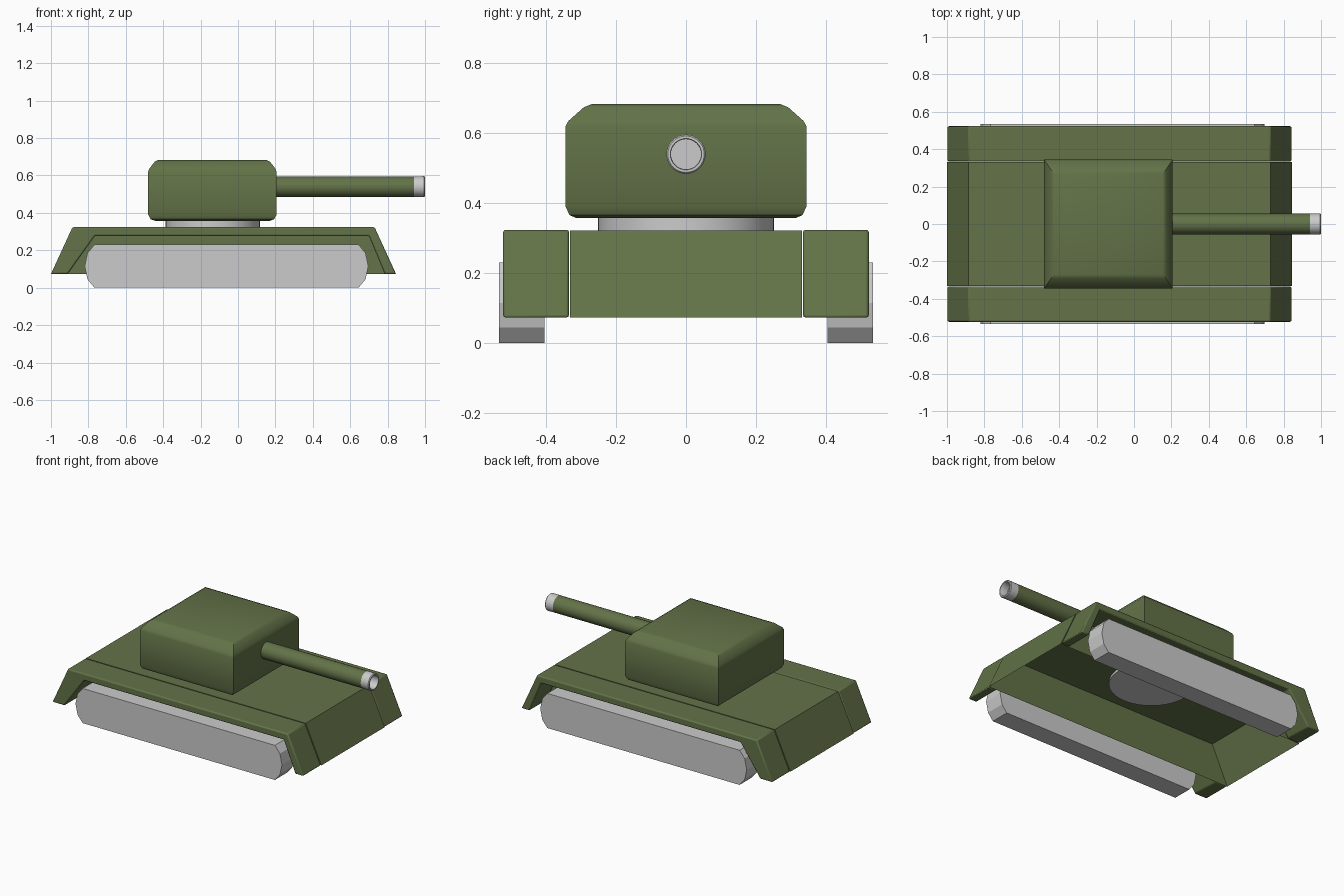
import bpy, bmesh, math

if "Cube" in bpy.data.objects:
    bpy.data.objects.remove(bpy.data.objects["Cube"])

green = bpy.data.materials.new("olive_green")
green.diffuse_color = (0.125, 0.17, 0.065, 1)
green.use_nodes = True
green.node_tree.nodes["Principled BSDF"].inputs["Base Color"].default_value = green.diffuse_color


def finish(name, bm, mat=None, bevel=0.0, angle=30):
    bmesh.ops.recalc_face_normals(bm, faces=bm.faces)
    me = bpy.data.meshes.new(name)
    bm.to_mesh(me)
    bm.free()
    ob = bpy.data.objects.new(name, me)
    bpy.context.collection.objects.link(ob)
    if mat:
        me.materials.append(mat)
    if bevel:
        mod = ob.modifiers.new("bevel", 'BEVEL')
        mod.width, mod.segments, mod.limit_method = bevel, 2, 'ANGLE'
    bpy.ops.object.select_all(action='DESELECT')
    ob.select_set(True)
    bpy.context.view_layer.objects.active = ob
    bpy.ops.object.shade_smooth_by_angle(angle=math.radians(angle))
    return ob


def prism(profile, y0, y1):
    """Extrude an x-z outline from y0 to y1."""
    bm = bmesh.new()
    face = bm.faces.new([bm.verts.new((x, y0, z)) for x, z in profile])
    geo = bmesh.ops.extrude_face_region(bm, geom=[face])["geom"]
    bmesh.ops.translate(bm, vec=(0, y1 - y0, 0),
                        verts=[v for v in geo if isinstance(v, bmesh.types.BMVert)])
    return bm


def lathe(profile, n, place):
    """Revolve (radius, height) points; place maps (a, b, h) to a position."""
    bm = bmesh.new()
    rings = [[bm.verts.new(place(r * math.cos(2 * math.pi * i / n),
                                 r * math.sin(2 * math.pi * i / n), h))
              for i in range(n)] for r, h in profile]
    for a, b in zip(rings, rings[1:]):
        for i in range(n):
            j = (i + 1) % n
            bm.faces.new((a[i], a[j], b[j], b[i]))
    bm.faces.new(rings[0])
    bm.faces.new(rings[-1])
    return bm


# Hull: sloped shell, open underneath
bm = prism([(-1, 0.073), (-0.885, 0.322), (0.73, 0.322), (0.845, 0.073)], -0.332, 0.332)
bm.normal_update()
bmesh.ops.delete(bm, geom=[f for f in bm.faces if f.calc_center_median().z < 0.08],
                 context='FACES_ONLY')
finish("hull", bm, green)

# Fender arches and tracks on both sides
arch = [(-1, 0.073), (-0.885, 0.324), (0.73, 0.324), (0.845, 0.073),
        (0.785, 0.073), (0.70, 0.277), (-0.765, 0.277), (-0.91, 0.073)]
end = [(0.0, 0.115), (0.015, 0.045), (0.052, 0.0)]
right = [(0.697 - d, z) for d, z in end]
left = [(-0.82 + d, z) for d, z in reversed(end)]
half = left[::-1] + right[::-1]
track = half + [(x, 0.23 - z) for x, z in reversed(half) if z != 0.115]
for side, s in (("left", 1), ("right", -1)):
    finish(side + "_fender", prism(arch, s * 0.334, s * 0.523), green, 0.008)

# Track outline ordered around its loop
track.sort(key=lambda p: math.atan2((p[1] - 0.115) * 6, p[0] + 0.06))
for side, s in (("left", 1), ("right", -1)):
    finish(side + "_track", prism(track, s * 0.405, s * 0.534), None, 0, 20)

# Turret ring
finish("turret_ring", lathe([(0.252, 0.305), (0.252, 0.365)], 48,
                            lambda a, b, h: (a - 0.135, b, h)))

# Turret: stacked rectangles (half x, half y, z)
levels = [(0.305, 0.312, 0.357), (0.33, 0.333, 0.366), (0.343, 0.344, 0.39),
          (0.343, 0.344, 0.62), (0.338, 0.336, 0.635), (0.308, 0.292, 0.674),
          (0.29, 0.27, 0.683)]
bm = bmesh.new()
rings = [[bm.verts.new((sx * hx - 0.137, sy * hy, z))
          for sx, sy in ((-1, -1), (1, -1), (1, 1), (-1, 1))] for hx, hy, z in levels]
for a, b in zip(rings, rings[1:]):
    for i in range(4):
        j = (i + 1) % 4
        bm.faces.new((a[i], a[j], b[j], b[i]))
bm.faces.new(rings[0])
bm.faces.new(rings[-1])
finish("turret", bm, green)

# Gun barrel and hollow muzzle
along_x = lambda a, b, h: (h, a, b + 0.54)
finish("gun_barrel", lathe([(0.055, 0.19), (0.055, 0.94)], 32, along_x), green)
finish("muzzle", lathe([(0.055, 0.94), (0.056, 0.995), (0.052, 1.0), (0.045, 1.0),
                        (0.043, 0.995), (0.043, 0.945)], 32, along_x))
